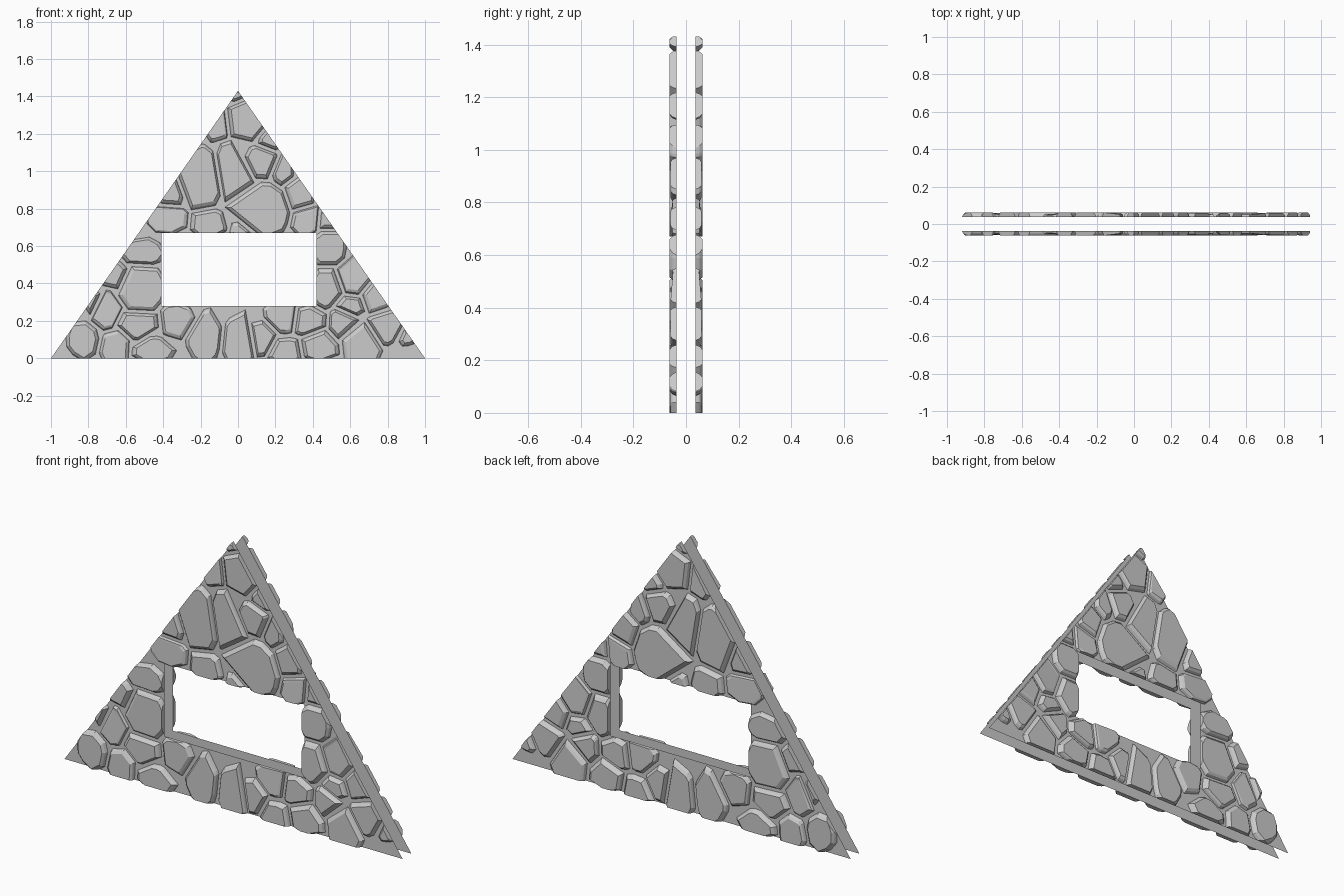
import bpy, bmesh, random
from math import cos, sin, tau, hypot
from mathutils import Vector

random.seed(4)
if "Cube" in bpy.data.objects:
    bpy.data.objects.remove(bpy.data.objects["Cube"])

# Wall dimensions
APEX = 1.43
LEFT, RIGHT, SILL, HEAD = -0.41, 0.42, 0.28, 0.67
SHEET, SHOULDER, FACE = 0.037, 0.051, 0.062

# Stones as centre x, centre z, half width, half height, in hundredths
low_row = [(-83, 10, 8, 9), (-65, 6, 8, 9), (-46, 5, 12, 6), (-54, 18, 14, 7),
           (-33, 20, 10, 8), (-18, 11, 9, 13), (1, 9, 9, 13), (13, 11, 7, 9),
           (26, 4, 11, 6), (38, 20, 10, 7), (43, 7, 13, 7), (56, 19, 8, 9),
           (65, 8, 11, 11), (79, 17, 9, 8), (90, 11, 4, 4)]
side_stones = [(-53, 38, 13, 13), (-78, 30, 4, 6), (-66, 44, 8, 7), (-52, 56, 11, 7),
               (48, 38, 8, 12), (48, 59, 9, 11), (74, 33, 8, 8), (60, 28, 8, 6)]
upper_stones = [(-16, 73, 10, 7), (10, 80, 17, 14), (-36, 89, 6, 8), (-20, 95, 11, 16),
                (-2, 98, 9, 20), (12, 105, 8, 9), (24, 100, 5, 10), (33, 88, 7, 11),
                (48, 73, 6, 5), (1, 69, 5, 4), (5, 128, 12, 12), (17, 118, 5, 7),
                (0, 140, 4, 3)]
tilted_stones = [(-70, 26, 8, 11), (-37, 75, 11, 7), (24, 22, 9, 8), (-11, 126, 6, 10),
                 (37, 74, 8, 9), (62, 43, 9, 10)]


def grey_material():
    mat = bpy.data.materials.new("stone_grey")
    colour = (0.6, 0.6, 0.6, 1)
    mat.use_nodes = True
    mat.diffuse_color = colour
    mat.node_tree.nodes["Principled BSDF"].inputs["Base Color"].default_value = colour
    return mat


def add_object(name, bm):
    """Make an object that is mirrored to the back of the wall."""
    mesh = bpy.data.meshes.new(name)
    bm.to_mesh(mesh)
    bm.free()
    mesh.materials.append(stone_grey)
    obj = bpy.data.objects.new(name, mesh)
    bpy.context.collection.objects.link(obj)
    mirror = obj.modifiers.new("back_side", 'MIRROR')
    mirror.use_axis = (False, True, False)
    mirror.use_mirror_merge = False
    return obj


def clip(poly, point, normal):
    """Keep the part of a flat polygon behind a line."""
    kept = []
    for a, b in zip(poly, poly[1:] + poly[:1]):
        da, db = (a - point).dot(normal), (b - point).dot(normal)
        if da <= 0:
            kept.append(a)
        if da * db < 0:
            kept.append(a.lerp(b, da / (da - db)))
    return kept


def reach(stone, direction):
    """Distance from a stone's centre to its rim along a direction."""
    return 1 / hypot(direction.x / stone[2], direction.y / stone[3])


def outline(stone, others):
    """Rough oval cut back where it meets its neighbours."""
    centre = Vector(stone[:2])
    poly = []
    for i in range(9):
        a = tau * (i + random.uniform(-0.25, 0.25)) / 9
        size = random.uniform(1.1, 1.35)
        poly.append(centre + Vector((cos(a) * stone[2], sin(a) * stone[3])) * size)
    for other in others:
        if other is stone:
            continue
        gap = Vector(other[:2]) - centre
        way = gap.normalized()
        mine, theirs = reach(stone, way), reach(other, way)
        edge = gap.length * mine / (mine + theirs) - 0.009
        poly = clip(poly, centre + way * edge, way)
    # Drop points that nearly coincide
    return [p for p, q in zip(poly, poly[1:] + poly[:1]) if (p - q).length > 0.012]


def cut(bm, point, normal):
    """Slice off everything beyond a plane and close the cut."""
    bmesh.ops.bisect_plane(bm, geom=bm.verts[:] + bm.edges[:] + bm.faces[:], dist=1e-5,
                           plane_co=point, plane_no=normal, clear_outer=True)
    rim = [e for e in bm.edges if e.is_boundary]
    if rim:
        bmesh.ops.holes_fill(bm, edges=rim, sides=0)


def window_cut(x, z):
    """Side of the opening that a stone at x, z lies furthest outside of."""
    sides = [(LEFT - x, (LEFT, 0, 0), (1, 0, 0)), (x - RIGHT, (RIGHT, 0, 0), (-1, 0, 0)),
             (SILL - z, (0, 0, SILL), (0, 0, 1)), (z - HEAD, (0, 0, HEAD), (0, 0, -1))]
    return max(sides)[1:]


def build_stone(stone, others, tilted):
    poly = outline(stone, others)
    bm = bmesh.new()
    if len(poly) < 3:
        return bm
    middle = sum(poly, Vector((0, 0))) / len(poly)
    size = sum((p - middle).length for p in poly) / len(poly)
    face = FACE - random.choice((0, 0, 0.003))
    slope = Vector((random.choice((-1, 1)), -1)) * 0.005 / size if tilted else Vector((0, 0))
    # Base, shoulder and face rings
    rings = []
    for depth, inset in ((SHEET, 0), (SHOULDER, 0.007), (face, 0.02)):
        ring = []
        for p in poly:
            q = middle.lerp(p, 1 - min(inset / size, 0.5))
            y = depth + (slope.dot(q - middle) - 0.005 * tilted if depth == face else 0)
            ring.append(bm.verts.new((q.x, -y, q.y)))
        rings.append(ring)
    n = len(poly)
    for lower, upper in zip(rings, rings[1:]):
        for i in range(n):
            j = (i + 1) % n
            bm.faces.new((lower[i], lower[j], upper[j], upper[i]))
    bm.faces.new(rings[-1])
    bm.faces.new(rings[0][::-1])
    # Trim to the gable and the opening
    cut(bm, (0, 0, 0), (0, 0, -1))
    for side in (-1, 1):
        cut(bm, (side, 0, 0), (side * APEX, 0, 1))
    cut(bm, *window_cut(stone[0], stone[1]))
    # Leave the hidden side against the sheet open
    bmesh.ops.recalc_face_normals(bm, faces=bm.faces)
    hidden = [f for f in bm.faces if all(abs(v.co.y + SHEET) < 1e-4 for v in f.verts)]
    bmesh.ops.delete(bm, geom=hidden, context='FACES')
    return bm


stone_grey = grey_material()

# Thin mortar sheet with the rectangular opening
bm = bmesh.new()
points = [(-1, 0), (1, 0), (0, APEX), (LEFT, SILL), (RIGHT, SILL), (RIGHT, HEAD), (LEFT, HEAD)]
a, b, c, w, x, y, z = [bm.verts.new((px, -SHEET, pz)) for px, pz in points]
for corners in ((a, b, x, w), (b, c, y, x), (c, z, y), (c, a, w, z)):
    bm.faces.new(corners)
bmesh.ops.recalc_face_normals(bm, faces=bm.faces)
if bm.faces[:][0].normal.y > 0:
    bmesh.ops.reverse_faces(bm, faces=bm.faces)
add_object("mortar_sheet", bm)

# Raised stones, grouped by course
courses = {"low_stones": low_row, "side_stones": side_stones,
           "upper_stones": upper_stones, "tilted_stones": tilted_stones}
courses = {name: [tuple(v / 100 for v in s) for s in row] for name, row in courses.items()}
everything = [s for row in courses.values() for s in row]
for name, row in courses.items():
    group = bmesh.new()
    for stone in row:
        bm = build_stone(stone, everything, name == "tilted_stones")
        part = bpy.data.meshes.new("part")
        bm.to_mesh(part)
        bm.free()
        group.from_mesh(part)
        bpy.data.meshes.remove(part)
    add_object(name, group)
